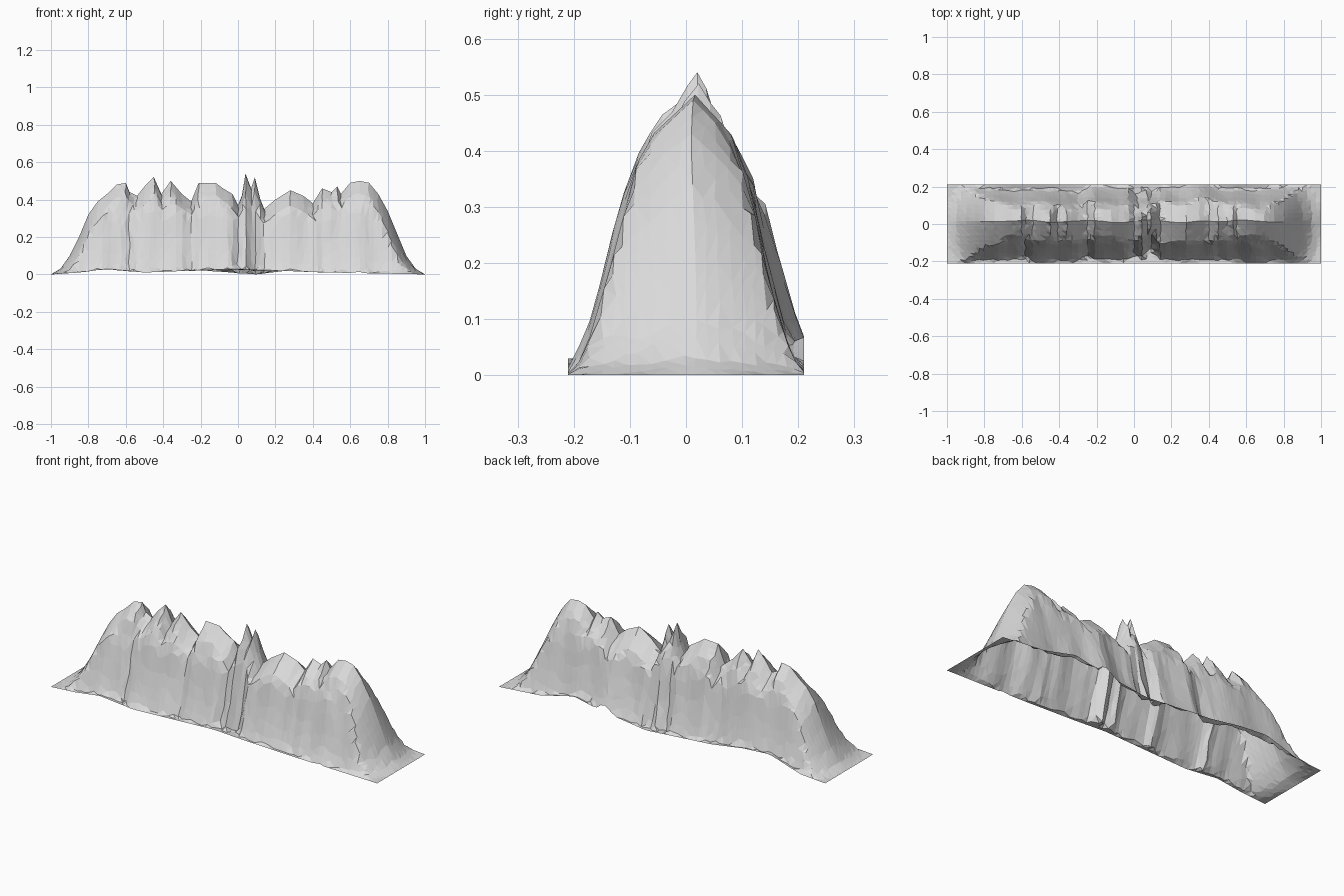
import bpy
import bmesh
import math
import random
from mathutils import Vector, noise

random.seed(4)
cube = bpy.data.objects.get("Cube")
if cube:
    bpy.data.objects.remove(cube)

HALF_LENGTH, HALF_DEPTH = 1.0, 0.21
FRONT, BACK = -1, 1

# Crest line along the range: (x, z) in hundredths
SKYLINE = [(-100, 0), (-95, 3), (-90, 10), (-85, 20), (-80, 32), (-75, 39), (-70, 43),
           (-65, 48), (-60, 49), (-58, 44), (-54, 42), (-50, 47), (-45, 52), (-41, 43),
           (-36, 50), (-30, 43), (-25, 39), (-21, 49), (-12, 49), (-8, 46), (-3, 43),
           (0, 37), (2, 42), (4, 54), (7, 46), (9, 52), (12, 40), (14, 35), (20, 40),
           (28, 45), (35, 42), (40, 38), (45, 46), (50, 44), (53, 47), (55, 43),
           (60, 49), (65, 50), (70, 49), (75, 43), (80, 34), (85, 22), (90, 10),
           (95, 3), (100, 0)]
# Steepness of the flanks: (distance from the crest, z) in thousandths
FLANK = [(0, 600), (50, 475), (85, 400), (115, 320), (130, 250), (150, 170),
         (170, 100), (190, 45), (210, 0)]
# Height of the open rim: (x, z) in hundredths
RIM = {FRONT: [(-100, 0), (-85, 1), (-70, 3), (-50, 1), (0, 3), (20, 2), (50, 1), (100, 0)],
       BACK: [(-100, 0), (-85, 1), (-66, 7), (-50, 6), (-30, 3), (10, 0), (40, 4),
              (54, 7), (75, 2), (100, 0)]}
# Gullies pinch the flank in, spurs push it out: (side, x, half width, strength)
FOLDS = [(FRONT, 0.09, 0.03, 0.45), (FRONT, 0.0, 0.025, 0.2), (FRONT, -0.58, 0.02, 0.12),
         (FRONT, -0.25, 0.03, 0.12), (FRONT, 0.45, 0.03, 0.08), (BACK, 0.02, 0.03, 0.35),
         (BACK, 0.1, 0.03, 0.25), (BACK, -0.3, 0.04, 0.2), (BACK, 0.36, 0.08, -0.17)]


def lookup(table, value, unit):
    """Linear interpolation in a table of integer pairs."""
    value /= unit
    for (a, za), (b, zb) in zip(table, table[1:]):
        if value <= b:
            t = max(0.0, (value - a) / (b - a))
            return (za + (zb - za) * t) * unit
    return table[-1][1] * unit


def pinch(x, side):
    """How strongly the flank is drawn in towards the crest."""
    amount = 1.04 + 0.1 * noise.noise(Vector((x * 7, side * 5, 2)))
    for fold_side, centre, width, strength in FOLDS:
        if fold_side == side:
            amount += strength * math.exp(-((x - centre) / width) ** 2)
    return amount


def height(x, side, dist):
    """Height of the rock at a distance in front of or behind the crest."""
    along = x * (1 + 1.2 * dist * dist)
    crest = lookup(SKYLINE, along, 0.01) * (1 - 2 * dist)
    rough = 1 + 0.1 * noise.noise(Vector((x * 12, side * dist * 25, 7)))
    flank = lookup(FLANK, dist * pinch(x, side), 0.001) * rough
    rim = lookup(RIM[side], x, 0.01) * dist / HALF_DEPTH
    return max(min(crest, flank), rim, 0.0)


# Columns at every crest point, with extra ones in the wide gaps
columns = []
for (a, _), (b, _) in zip(SKYLINE, SKYLINE[1:]):
    parts = 2 if b - a > 3 else 1
    columns += [(a + (b - a) * i / parts) * 0.01 for i in range(parts)]
columns.append(HALF_LENGTH)

# Rows mirrored about the crest
steps = [0.02, 0.045, 0.07, 0.095, 0.115, 0.135, 0.155, 0.175, 0.192, HALF_DEPTH]
rows = ([(FRONT, d) for d in reversed(steps)] + [(FRONT, 0.0)] + [(BACK, d) for d in steps])

# Mountain surface
bm = bmesh.new()
grid = []
for x in columns:
    ridge = 0.015 + 0.015 * noise.noise(Vector((x * 6, 0, 0)))
    line = []
    for side, dist in rows:
        px, d = x, dist
        if 0 < dist < HALF_DEPTH:
            d += random.uniform(-0.005, 0.005)
            if abs(x) < HALF_LENGTH:
                px += random.uniform(-0.006, 0.006)
        y = side * d + ridge * (1 - d / HALF_DEPTH)
        line.append(bm.verts.new((px, y, height(px, side, d))))
    grid.append(line)

for left, right in zip(grid, grid[1:]):
    for j in range(len(rows) - 1):
        bm.faces.new((left[j], right[j], right[j + 1], left[j + 1]))
bmesh.ops.triangulate(bm, faces=bm.faces[:], quad_method='SHORT_EDGE')

mesh = bpy.data.meshes.new("mountain_range")
bm.to_mesh(mesh)
bm.free()
mountain = bpy.data.objects.new("mountain_range", mesh)
bpy.context.collection.objects.link(mountain)

# Plain grey rock
rock = bpy.data.materials.new("light_grey_rock")
rock.use_nodes = True
colour = (0.7, 0.7, 0.7, 1)
rock.diffuse_color = colour
shader = next(n for n in rock.node_tree.nodes if n.type == 'BSDF_PRINCIPLED')
shader.inputs["Base Color"].default_value = colour
shader.inputs["Roughness"].default_value = 0.9
mesh.materials.append(rock)
